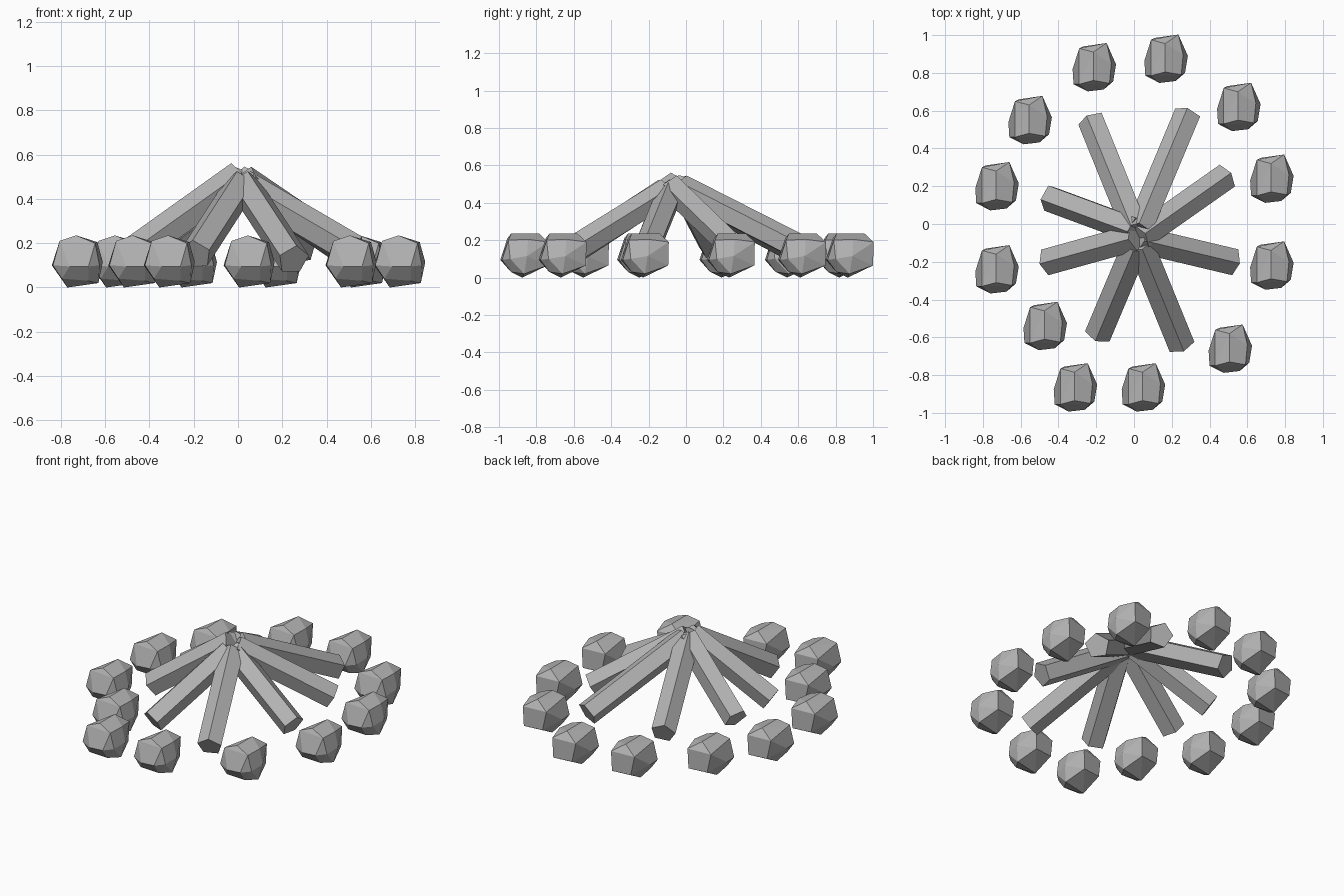
import bpy, bmesh, math
from mathutils import Vector, Matrix

cube = bpy.data.objects.get("Cube")
if cube:
    bpy.data.objects.remove(cube)

# Single flat grey for stones and logs
grey = bpy.data.materials.new("plain_grey")
grey.use_nodes = True
colour = (0.45, 0.45, 0.45, 1)
grey.diffuse_color = colour
grey.node_tree.nodes["Principled BSDF"].inputs["Base Color"].default_value = colour


def add_object(name, mesh, location=(0, 0, 0)):
    obj = bpy.data.objects.new(name, mesh)
    obj.location = location
    bpy.context.collection.objects.link(obj)


def finish(bm, name):
    bmesh.ops.recalc_face_normals(bm, faces=bm.faces)
    mesh = bpy.data.meshes.new(name)
    bm.to_mesh(mesh)
    bm.free()
    mesh.materials.append(grey)
    return mesh


# Faceted stone: convex hull of a few corner points, shared by the whole ring
corners = [
    (-.005, -.07, .235), (-.005, .08, .235), (-.08, -.09, .21), (.09, .02, .205),
    (.08, -.085, .2), (-.08, .1, .18), (.065, .128, .19), (.115, .015, .115),
    (.1, -.075, .1), (-.035, -.128, .095), (.05, -.118, .095), (-.11, -.09, .1),
    (-.115, -.01, .1), (.06, .125, .065), (-.06, .11, .065), (-.045, -.01, 0),
    (.095, 0, .02), (.05, -.07, .03), (-.07, -.08, .04),
]
bm = bmesh.new()
for c in corners:
    bm.verts.new(c)
bmesh.ops.convex_hull(bm, input=bm.verts)
bmesh.ops.dissolve_limit(bm, angle_limit=math.radians(9), verts=bm.verts, edges=bm.edges)
stone_mesh = finish(bm, "stone")

stones = [
    (-.21, .83), (.17, .875), (.555, .62), (.73, .24), (.73, -.22), (.51, -.66),
    (.05, -.865), (-.31, -.865), (-.47, -.54), (-.725, -.24), (-.725, .2), (-.55, .55),
]
for i, (x, y) in enumerate(stones):
    add_object(f"ring_stone_{i + 1}", stone_mesh, (x, y, 0))


# Five-sided log running from the peak down to its outer end, one edge on top
def add_log(name, inner, outer, roll, radius=.074):
    inner, outer = Vector(inner), Vector(outer)
    axis = (outer - inner).normalized()
    side = axis.cross(Vector((0, 0, 1))).normalized()
    up = side.cross(axis)
    frame = Matrix((side, up, axis)).transposed().to_4x4()
    frame.translation = (inner + outer) / 2
    bm = bmesh.new()
    rim = [math.radians(90 + roll + 72 * k) for k in range(5)]
    half = (outer - inner).length / 2
    ends = []
    for z in (-half, half):
        ends.append([bm.verts.new((radius * math.cos(a), radius * math.sin(a), z)) for a in rim])
        bm.faces.new(ends[-1])
    for k in range(5):
        j = (k + 1) % 5
        bm.faces.new((ends[0][k], ends[0][j], ends[1][j], ends[1][k]))
    bm.transform(frame)
    add_object(name, finish(bm, name))


# Logs leaning together: inner end, outer end, roll in degrees
logs = [
    ((.01, -.03, .48), (-.225, .55, .17), 12),
    ((.03, -.03, .48), (.285, .58, .17), 12),
    ((.03, -.07, .48), (.485, .25, .17), 0),
    ((.02, -.08, .46), (.525, -.2, .165), 0),
    ((.03, -.10, .46), (.25, -.64, .125), 0),
    ((.01, -.11, .46), (-.19, -.585, .15), 0),
    ((.01, -.07, .50), (-.46, -.2, .165), 0),
    ((.01, -.03, .49), (-.45, .14, .165), 20),
]
for i, (inner, outer, roll) in enumerate(logs):
    add_log(f"leaning_log_{i + 1}", inner, outer, roll)
